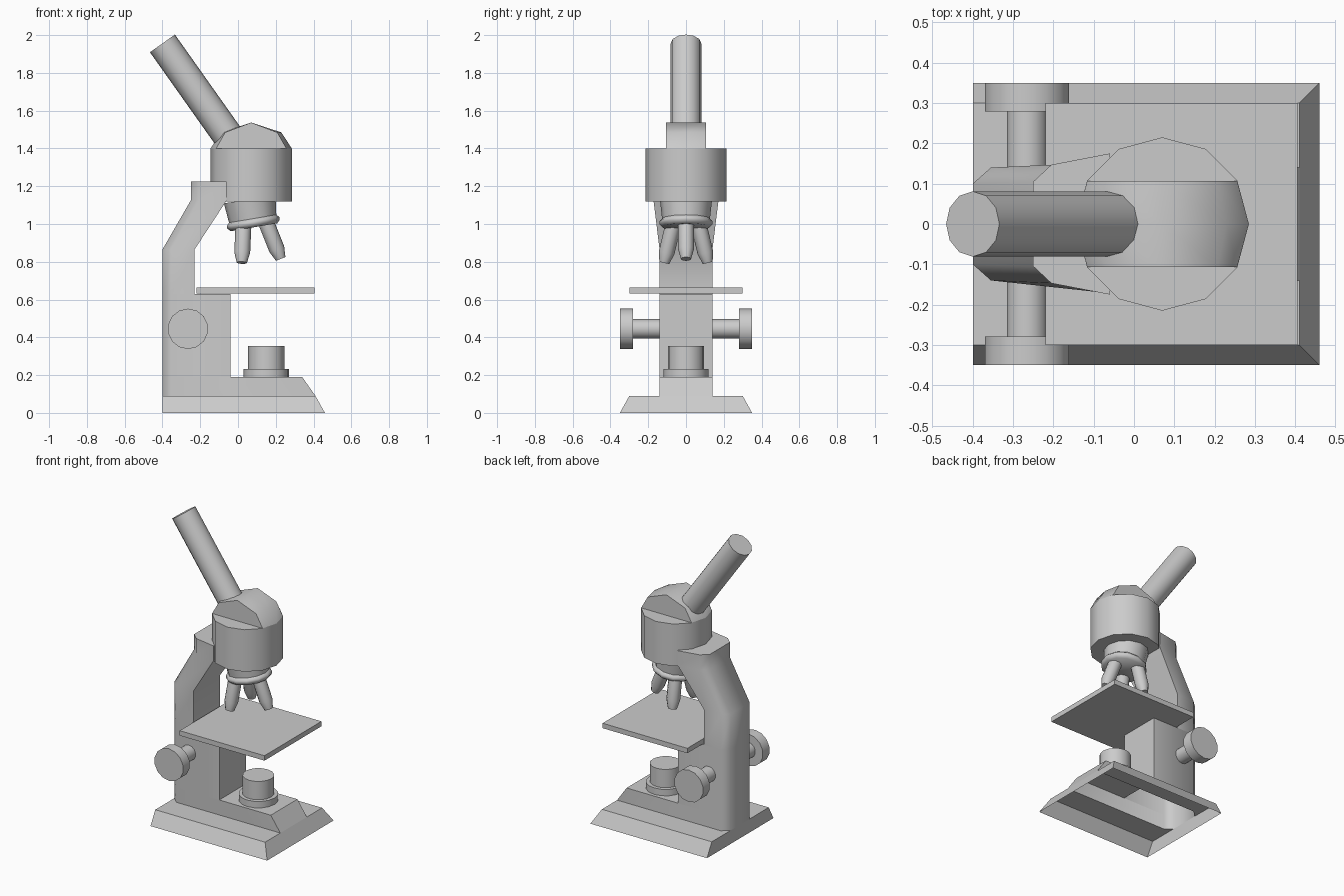
import bpy, bmesh
from math import pi, cos, sin, radians
from mathutils import Vector

if "Cube" in bpy.data.objects:
    bpy.data.objects.remove(bpy.data.objects["Cube"])


def finish(name, bm, angle=50):
    bmesh.ops.remove_doubles(bm, verts=bm.verts, dist=0.0005)
    bmesh.ops.recalc_face_normals(bm, faces=bm.faces)
    me = bpy.data.meshes.new(name)
    bm.to_mesh(me)
    bm.free()
    ob = bpy.data.objects.new(name, me)
    bpy.context.collection.objects.link(ob)
    bpy.ops.object.select_all(action='DESELECT')
    ob.select_set(True)
    bpy.context.view_layer.objects.active = ob
    bpy.ops.object.shade_smooth_by_angle(angle=radians(angle))
    return ob


def loft(bm, rings, cap_start=True, cap_end=True):
    vs = [[bm.verts.new(p) for p in r] for r in rings]
    n = len(vs[0])
    for a, b in zip(vs, vs[1:]):
        for i in range(n):
            j = (i + 1) % n
            bm.faces.new((a[i], a[j], b[j], b[i]))
    if cap_start:
        bm.faces.new(vs[0][::-1])
    if cap_end:
        bm.faces.new(vs[-1])


def turned(name, start, end, profile, n=12):
    """Lathe of (fraction along axis, radius) pairs from start to end."""
    start, end = Vector(start), Vector(end)
    axis = end - start
    d = axis.normalized()
    v = Vector((0, 1, 0)) if abs(d.y) < 0.9 else Vector((1, 0, 0))
    v = (v - d * v.dot(d)).normalized()
    u = v.cross(d)
    bm = bmesh.new()
    loft(bm, [[start + axis * t + (u * cos(2 * pi * i / n) + v * sin(2 * pi * i / n)) * r
               for i in range(n)] for t, r in profile])
    return finish(name, bm)


def rect(x0, x1, y, z):
    return [(x0, -y, z), (x1, -y, z), (x1, y, z), (x0, y, z)]


# Base: sloped skirt, open underneath, with a top plate either side of the column
bm = bmesh.new()
loft(bm, [rect(-.40, .46, .35, 0), rect(-.40, .41, .30, .09)], False, False)
for s in (-1, 1):
    pts = [(-.40, .30), (-.40, .10), (-.355, .14), (.41, .14), (.41, .30)]
    bm.faces.new([bm.verts.new((x, s * y, .09)) for x, y in pts])
finish("base", bm)

# Column and arm: hollow from below, chamfered along the back
bm = bmesh.new()
rings = []
for z, back, front, w_back, w_mid, w_front in [
        (.09, -.40, .41, .10, .14, .14),
        (.19, -.40, .34, .10, .14, .14),
        (.19, -.40, -.04, .10, .14, .14),
        (.63, -.40, -.04, .10, .14, .14),
        (.63, -.40, -.23, .10, .14, .14),
        (.865, -.40, -.23, .10, .14, .14),
        (1.125, -.25, -.06, .105, .147, .172),
        (1.225, -.25, -.06, .105, .147, .175)]:
    m = back + .045
    rings.append([(back, -w_back, z), (m, -w_mid, z), (front, -w_front, z),
                  (front, w_front, z), (m, w_mid, z), (back, w_back, z)])
loft(bm, rings, False, True)
finish("column_and_arm", bm)

# Stage
bm = bmesh.new()
loft(bm, [rect(-.22, .405, .30, .632), rect(-.22, .405, .30, .665)])
finish("stage", bm)

# Lamp
turned("lamp", (.15, 0, .19), (.15, 0, .355),
       [(0, .12), (.26, .12), (.26, .096), (1, .096)], 16)

# Focus knobs with axles
for side, s in (("front", -1), ("back", 1)):
    turned(side + "_focus_knob", (-.265, s * .13, .445), (-.265, s * .35, .445),
           [(0, .051), (.68, .051), (.68, .107), (1, .107)], 14)

# Head
turned("head", (.07, 0, 1.12), (.07, 0, 1.40), [(0, .215), (1, .215)])

# Rounded cap on the head
bm = bmesh.new()
rings = []
for y, end in ((-.107, .186), (0, .215), (.107, .186)):
    half = [(end, 1.40), (end * .74, 1.485)]
    arc = half + [(0, 1.537)] + [(-x, z) for x, z in reversed(half)]
    rings.append([(.07 + x, y, z) for x, z in arc])
loft(bm, rings)
finish("head_cap", bm)

# Eyepiece tube
turned("eyepiece_tube", (-.024, 0, 1.425), (-.40, 0, 1.956), [(0, .081), (1, .081)])

# Nosepiece: neck and tilted turret
turned("nosepiece_neck", (.062, 0, 1.13), (.08, 0, 1.01), [(0, .138), (1, .125)])
turned("turret", (.077, 0, 1.03), (.085, 0, .983),
       [(0, .125), (.35, .141), (.65, .141), (1, .125)])

# Three objectives
lens = [(0, .042), (.76, .042), (1, .027)]
turned("front_objective", (.03, -.062, 1.02), (.02, -.115, .795), lens)
turned("back_objective", (.03, .062, 1.02), (.02, .115, .795), lens)
turned("right_objective", (.14, 0, 1.03), (.226, 0, .815), lens)
